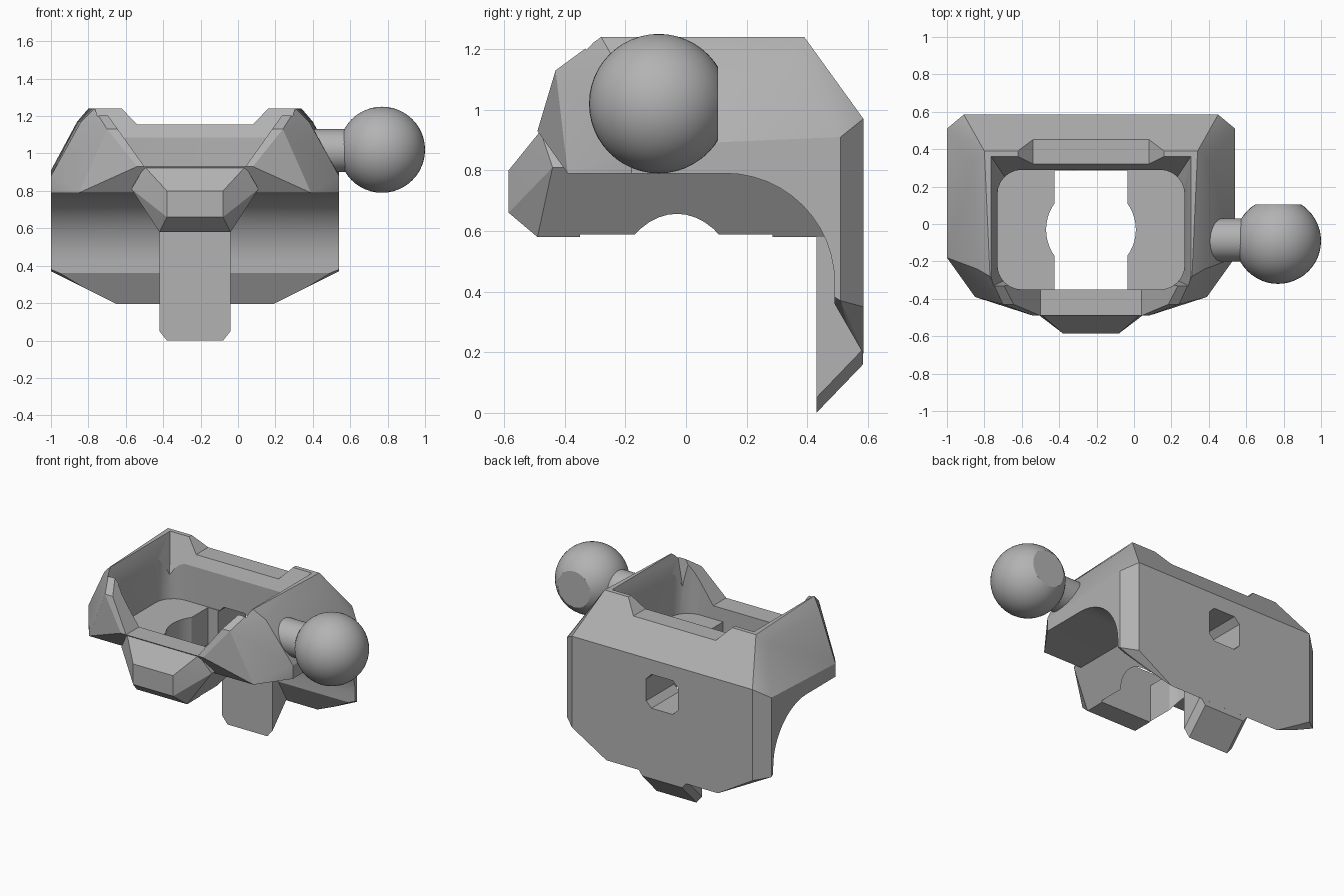
import bpy, bmesh, math
from mathutils import Matrix, Vector

CX = -0.23  # middle plane of the armour shell

cube = bpy.data.objects.get("Cube")
if cube:
    bpy.data.objects.remove(cube, do_unlink=True)

grey = bpy.data.materials.new("plain grey")
grey.use_nodes = True
colour = (0.45, 0.45, 0.45, 1)
grey.diffuse_color = colour
grey.node_tree.nodes["Principled BSDF"].inputs["Base Color"].default_value = colour


def make(name, bm):
    bmesh.ops.recalc_face_normals(bm, faces=bm.faces)
    mesh = bpy.data.meshes.new(name)
    bm.to_mesh(mesh)
    bm.free()
    mesh.materials.append(grey)
    obj = bpy.data.objects.new(name, mesh)
    bpy.context.collection.objects.link(obj)
    return obj


def hull(name, half):
    """Convex solid from points of one half, mirrored about the shell's middle."""
    bm = bmesh.new()
    for u, y, z in half:
        for s in (-1, 1):
            bm.verts.new((CX + s * u, y, z))
    bmesh.ops.convex_hull(bm, input=bm.verts)
    loose = [v for v in bm.verts if not v.link_faces]
    bmesh.ops.delete(bm, geom=loose, context="VERTS")
    bmesh.ops.dissolve_limit(bm, angle_limit=0.01, verts=bm.verts, edges=bm.edges)
    return make(name, bm)


def prism(name, points, offset):
    bm = bmesh.new()
    face = bm.faces.new([bm.verts.new(p) for p in points])
    new = bmesh.ops.extrude_face_region(bm, geom=[face])["geom"]
    bmesh.ops.translate(bm, vec=offset, verts=[g for g in new if isinstance(g, bmesh.types.BMVert)])
    return make(name, bm)


def cylinder(name, radius, depth, matrix):
    bm = bmesh.new()
    bmesh.ops.create_cone(bm, cap_ends=True, segments=48, radius1=radius, radius2=radius,
                          depth=depth, matrix=matrix)
    return make(name, bm)


def boolean(obj, other, operation="DIFFERENCE"):
    mod = obj.modifiers.new("cut", "BOOLEAN")
    mod.operation, mod.object, mod.solver = operation, other, "EXACT"
    bpy.context.view_layer.objects.active = obj
    bpy.ops.object.modifier_apply(modifier=mod.name)


# Armour shell: facetted outer form
shell = hull("armour_shell", [
    (.54, -.28, 1.24), (.57, .39, 1.24), (.63, .33, 1.17), (.61, -.24, 1.17),
    (.77, .51, .91), (.77, -.18, .88), (.77, -.18, .79), (.62, -.39, .79),
    (.47, -.43, 1.13), (.31, -.49, .93), (.68, .585, .97),
    (.77, .51, .37), (.68, .585, .35), (.42, .585, .195), (.42, .56, .195),
])

# Central block with the nose, and the rear tab
block = hull("centre_block", [
    (.27, -.48, .93), (.15, -.585, .80), (.15, -.585, .66), (.19, -.49, .58),
    (.34, -.44, .81), (.27, -.3, .93), (.34, .46, .81), (.19, .46, .58),
])
tab = hull("rear_tab", [
    (.19, .43, .6), (.19, .43, .05), (.15, .43, 0),
    (.19, .584, .21), (.15, .584, .16), (.19, .584, .6),
])

# Arch under the sides
arch_line = [(-1, .79), (.13, .79)]
for i in range(1, 13):
    a = math.radians(90 - 7.5 * i)
    arch_line.append((.13 + .36 * math.cos(a), .43 + .36 * math.sin(a)))
arch_line += [(.49, .36), (.605, .16), (.605, -.3), (-1, -.3)]
arch = prism("arch_cutter", [(-2, y, z) for y, z in arch_line], (4, 0, 0))
boolean(shell, arch)
boolean(shell, block, "UNION")
boolean(shell, tab, "UNION")

# Rounded cavity, open at the top
bm = bmesh.new()
bmesh.ops.create_cube(bm, size=1, matrix=Matrix.Translation((CX, -.03, 1.14))
                      @ Matrix.Diagonal((1, .64, .6, 1)))
upright = [e for e in bm.edges if abs(e.verts[0].co.z - e.verts[1].co.z) > .1]
bmesh.ops.bevel(bm, geom=upright, offset=.13, segments=6, profile=.5, affect="EDGES")
cavity = make("cavity_cutter", bm)

# Flared rim, front neckline, rear notch
flare = hull("flare_cutter", [(u, y, z) for u, y, z in (
    (.46, -.3, 1.0), (.46, .25, 1.0), (.54, -.34, 1.26), (.54, .37, 1.26))])
neck = hull("neckline_cutter", [(u, y, z) for y in (-.8, 0)
                                for u, z in ((.27, .93), (.52, 1.28))])
notch = hull("notch_cutter", [(u, y, z) for y in (.1, .7)
                              for u, z in ((.31, 1.155), (.41, 1.26))])

# Floor slot with its round socket, and the rear window
slot = hull("slot_cutter", [(.195, y, z) for y in (-.35, .285) for z in (.3, 1)])
socket = cylinder("socket_cutter", .24, 1, Matrix.Translation((CX, -.03, .6)))
window = hull("window_cutter", [(u, y, z) for y in (.2, .8) for u, z in
              ((.12, .68), (.08, .64), (.12, .83), (.08, .87))])

cutters = [cavity, flare, neck, notch, slot, socket, window]
for cutter in cutters:
    boolean(shell, cutter)

# Ball joint with a flattened back, on a short neck
ball_centre = Vector((.77, -.09, 1.02))
bm = bmesh.new()
bmesh.ops.create_uvsphere(bm, u_segments=48, v_segments=24, radius=.23,
                          matrix=Matrix.Translation(ball_centre))
cut = bmesh.ops.bisect_plane(bm, geom=bm.verts[:] + bm.edges[:] + bm.faces[:],
                             plane_co=(0, .105, 0), plane_no=(0, 1, 0), clear_outer=True)
bmesh.ops.contextual_create(bm, geom=[e for e in cut["geom_cut"] if isinstance(e, bmesh.types.BMEdge)])
ball = make("ball_joint", bm)
stem = cylinder("ball_neck", .115, .26, Matrix.Translation((.49, -.085, 1.015))
                @ Matrix.Rotation(math.pi / 2, 4, "Y"))

for helper in cutters + [arch, block, tab]:
    bpy.data.objects.remove(helper, do_unlink=True)

# Smooth curves, crisp facets
for obj in (shell, ball, stem):
    bpy.ops.object.select_all(action="DESELECT")
    obj.select_set(True)
    bpy.context.view_layer.objects.active = obj
    bpy.ops.object.shade_smooth_by_angle(angle=math.radians(18))
